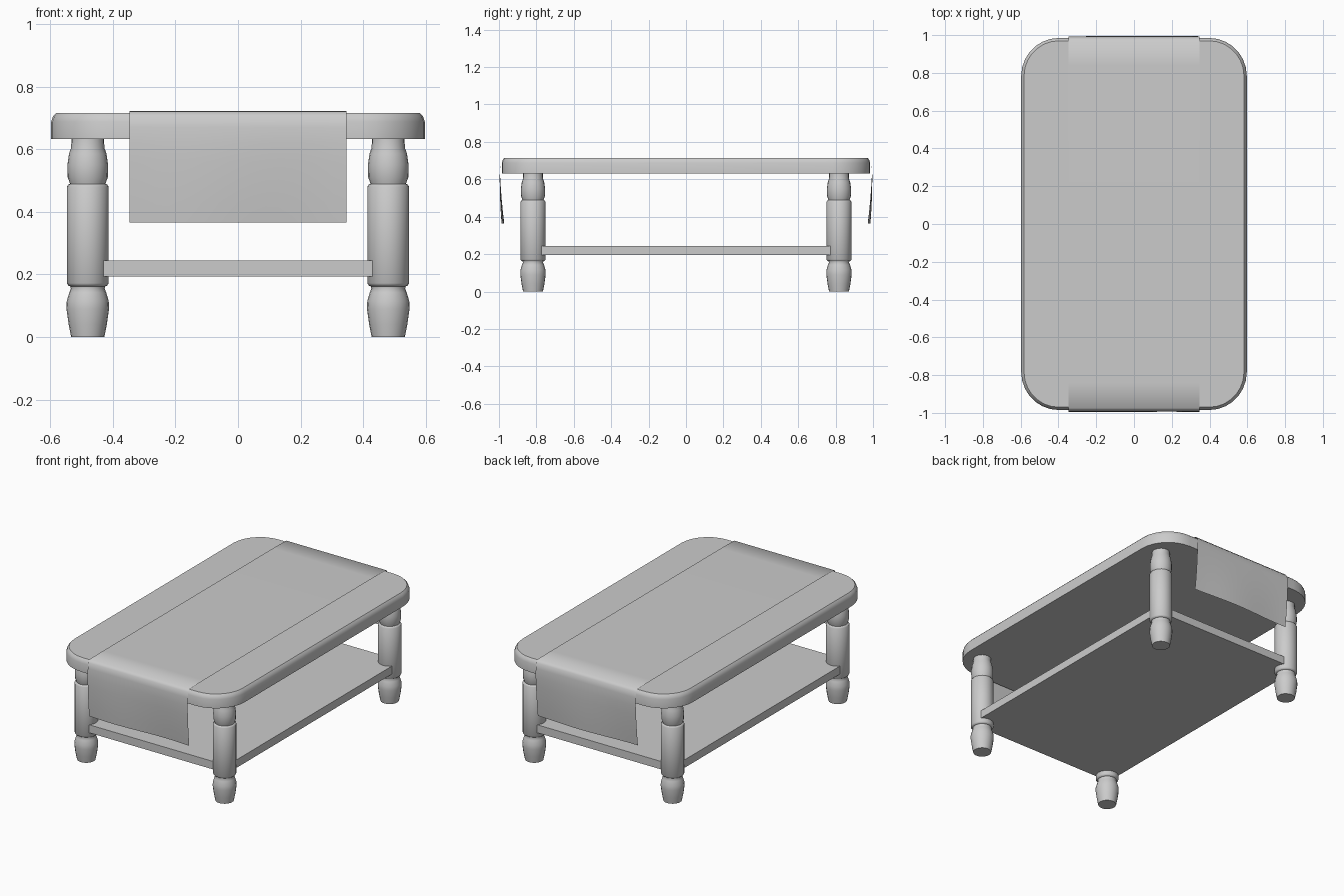
import bpy, bmesh, math

cube = bpy.data.objects.get("Cube")
if cube:
    bpy.data.objects.remove(cube, do_unlink=True)

grey = bpy.data.materials.new("light_grey")
grey.use_nodes = True
COLOUR = (0.6, 0.6, 0.6, 1)
grey.diffuse_color = COLOUR
grey.node_tree.nodes["Principled BSDF"].inputs["Base Color"].default_value = COLOUR


def finish(name, bm, angle=35, solid=True):
    """Turn a bmesh into a shaded object."""
    if solid:
        bmesh.ops.recalc_face_normals(bm, faces=bm.faces)
    mesh = bpy.data.meshes.new(name)
    bm.to_mesh(mesh)
    bm.free()
    mesh.materials.append(grey)
    obj = bpy.data.objects.new(name, mesh)
    bpy.context.collection.objects.link(obj)
    bpy.ops.object.select_all(action="DESELECT")
    obj.select_set(True)
    bpy.context.view_layer.objects.active = obj
    bpy.ops.object.shade_smooth_by_angle(angle=math.radians(angle))
    return obj


def loft(rings):
    """Skin a stack of closed rings and cap both ends."""
    bm = bmesh.new()
    loops = [[bm.verts.new(p) for p in ring] for ring in rings]
    for a, b in zip(loops, loops[1:]):
        for i in range(len(a)):
            j = (i + 1) % len(a)
            bm.faces.new((a[i], a[j], b[j], b[i]))
    bm.faces.new(loops[0])
    bm.faces.new(loops[-1])
    return bm


def rounded_rect(hx, hy, r, z, steps=7):
    ring = []
    for q, (sx, sy) in enumerate(((1, 1), (-1, 1), (-1, -1), (1, -1))):
        for k in range(steps + 1):
            a = math.pi / 2 * (q + k / steps)
            ring.append((sx * (hx - r) + r * math.cos(a),
                         sy * (hy - r) + r * math.sin(a), z))
    return ring


# Table top: rounded slab with a softened upper edge
TOP = ((0, 0.632), (0, 0.688), (0.006, 0.705), (0.015, 0.715))
finish("table_top", loft([rounded_rect(0.597 - d, 0.985 - d, 0.2 - d, z)
                          for d, z in TOP]))

# Turned legs: (radius, height) profile
LEG = ((0.053, 0), (0.061, 0.04), (0.068, 0.09), (0.067, 0.115), (0.059, 0.142),
       (0.054, 0.155), (0.056, 0.162), (0.062, 0.164), (0.067, 0.172),
       (0.067, 0.48), (0.062, 0.487), (0.057, 0.489), (0.058, 0.494),
       (0.064, 0.51), (0.065, 0.55), (0.06, 0.585), (0.053, 0.605), (0.052, 0.64))
SIDES = 20
for side, sx in (("right", -1), ("left", 1)):
    for end, sy in (("front", -1), ("back", 1)):
        rings = [[(sx * 0.48 + r * math.cos(math.tau * i / SIDES),
                   sy * 0.818 + r * math.sin(math.tau * i / SIDES), z)
                  for i in range(SIDES)] for r, z in LEG]
        finish(f"{end}_{side}_leg", loft(rings), 50)

# Lower shelf, its corners buried in the legs
bm = bmesh.new()
bmesh.ops.create_cube(bm, size=1)
for v in bm.verts:
    v.co = (v.co.x * 1.054, v.co.y * 1.722, 0.219 + v.co.z * 0.05)
finish("lower_shelf", bm)

# Cloth runner: thin sheet hanging over both ends with a gentle ripple
DROP = ((0.84, 0.722), (0.974, 0.72), (0.988, 0.704), (0.993, 0.67), (0.995, 0.62),
        (0.993, 0.56), (0.99, 0.5), (0.985, 0.43), (0.979, 0.365))
path = [(-y, z) for y, z in reversed(DROP)] + list(DROP)
COLS = 16
bm = bmesh.new()
grid = []
for y, z in path:
    sag = max(0, (0.67 - z) / 0.3)
    row = []
    for i in range(COLS + 1):
        x = -0.347 + 0.694 * i / COLS
        ripple = 0.007 * sag * math.sin(9 * x + (1.2 if y > 0 else 0))
        row.append(bm.verts.new((x, y + ripple, z)))
    grid.append(row)
for a, b in zip(grid, grid[1:]):
    for i in range(COLS):
        bm.faces.new((a[i], a[i + 1], b[i + 1], b[i]))
finish("cloth_runner", bm, 80, solid=False)
